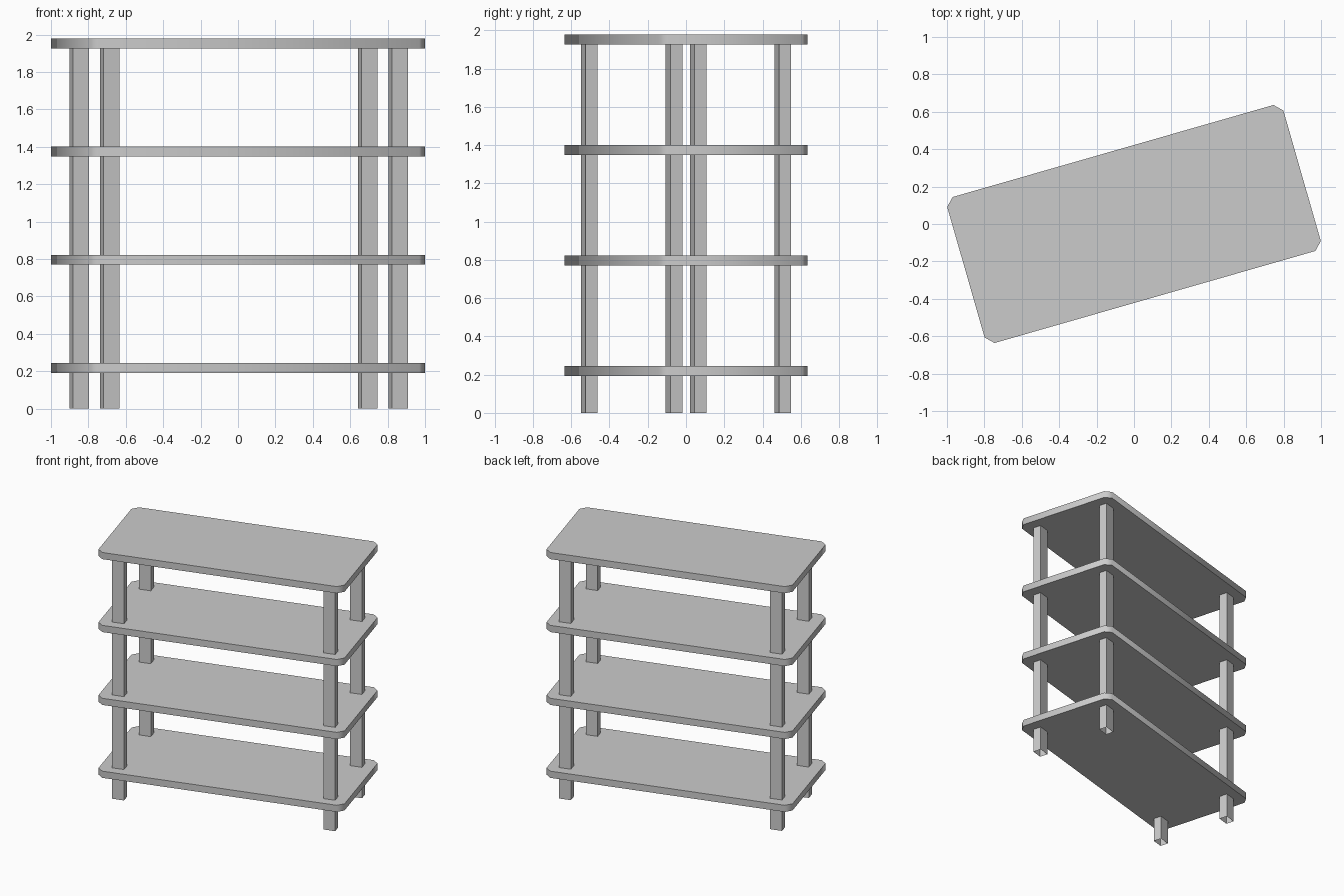
import bpy, bmesh, math
from mathutils import Matrix

if "Cube" in bpy.data.objects:
    bpy.data.objects.remove(bpy.data.objects["Cube"])

TURN = Matrix.Rotation(math.radians(16), 4, 'Z')


def prism(name, outline, z0, z1, capped=True):
    """Vertical prism from a counter-clockwise outline, turned with the unit."""
    bm = bmesh.new()
    low = [bm.verts.new((x, y, z0)) for x, y in outline]
    high = [bm.verts.new((x, y, z1)) for x, y in outline]
    n = len(outline)
    for i in range(n):
        j = (i + 1) % n
        bm.faces.new((low[i], low[j], high[j], high[i]))
    if capped:
        bm.faces.new(low[::-1])
        bm.faces.new(high)
    bm.transform(TURN)
    mesh = bpy.data.meshes.new(name)
    bm.to_mesh(mesh)
    bm.free()
    ob = bpy.data.objects.new(name, mesh)
    bpy.context.collection.objects.link(ob)
    return ob


# Shelves: rectangular boards with clipped, softly shaded corners
L, W, C = 0.935, 0.406, 0.043
board = [(L, -W + C), (L, W - C), (L - C, W), (-L + C, W),
         (-L, W - C), (-L, -W + C), (-L + C, -W), (L - C, -W)]
for i in range(4):
    z = 0.192 + 0.578 * i
    shelf = prism(f"shelf_{i + 1}", board, z, z + 0.053)
    bpy.ops.object.select_all(action='DESELECT')
    shelf.select_set(True)
    bpy.context.view_layer.objects.active = shelf
    bpy.ops.object.shade_smooth_by_angle(angle=math.radians(50))

# Legs: open-ended rectangular tubes running up to the top shelf
a, b = 0.045, 0.0325
for side, x in (("left", -0.798), ("right", 0.807)):
    for depth, y in (("front", -0.297), ("back", 0.295)):
        prism(f"{depth}_{side}_leg",
              [(x - a, y - b), (x + a, y - b), (x + a, y + b), (x - a, y + b)],
              0.0, 1.93, capped=False)
